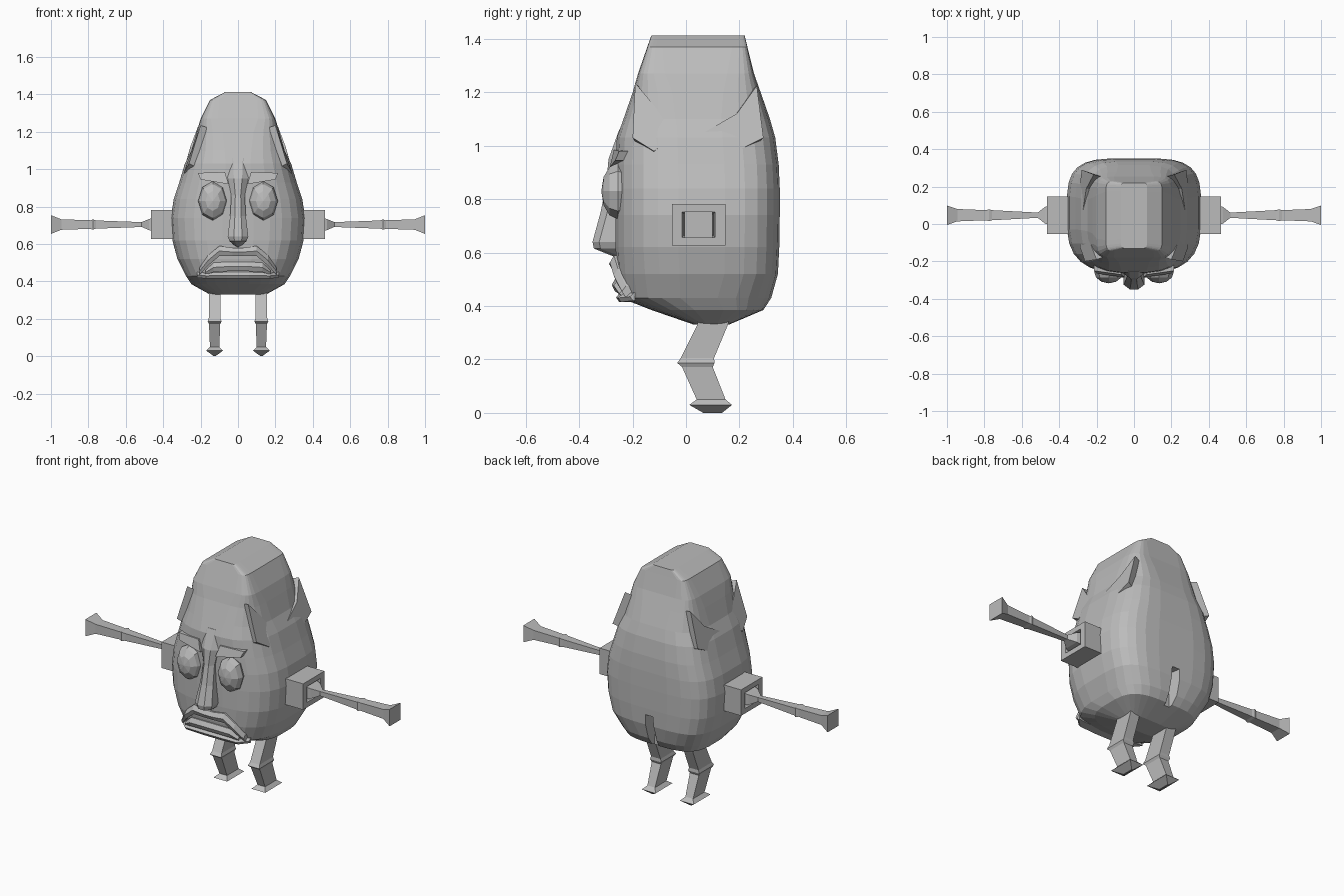
import bpy, bmesh, math
from mathutils import Vector

grey = bpy.data.materials.new("stone grey")
grey.diffuse_color = (0.5, 0.5, 0.5, 1)


def make(name, bm):
    bmesh.ops.recalc_face_normals(bm, faces=bm.faces)
    me = bpy.data.meshes.new(name)
    bm.to_mesh(me)
    bm.free()
    me.materials.append(grey)
    ob = bpy.data.objects.new(name, me)
    bpy.context.collection.objects.link(ob)
    return ob


def loft(name, rings):
    """Skin a list of point rings and cap both ends."""
    bm = bmesh.new()
    vs = [[bm.verts.new(p) for p in r] for r in rings]
    n = len(vs[0])
    for a, b in zip(vs, vs[1:]):
        for i in range(n):
            bm.faces.new((a[i], a[(i + 1) % n], b[(i + 1) % n], b[i]))
    bm.faces.new(vs[0])
    bm.faces.new(vs[-1])
    return make(name, bm)


def mirror(ob):
    m = ob.modifiers.new("mirror", 'MIRROR')
    m.use_axis = (True, False, False)
    m.use_mirror_merge = False
    return ob


def body_ring(z, w, yf, yb, nf, nb, count=28):
    yc, d, pts = (yf + yb) / 2, (yb - yf) / 2, []
    for i in range(count):
        t = 2 * math.pi * (i + 0.5) / count
        c, s = math.cos(t), math.sin(t)
        n = nb if s > 0 else nf
        pts.append((w * math.copysign(abs(c) ** (2 / n), c),
                    yc + d * math.copysign(abs(s) ** (2 / n), s), z))
    return pts


# Egg body with boxy crown: z, half width, front y, back y, squareness front / back
body = loft("body", [body_ring(*r) for r in [
    (0.33, 0.15, 0.03, 0.16, 3, 4), (0.385, 0.25, -0.13, 0.29, 3, 3.5),
    (0.43, 0.28, -0.245, 0.32, 2.8, 3.5), (0.52, 0.325, -0.26, 0.345, 2.9, 4),
    (0.62, 0.352, -0.265, 0.35, 3, 4), (0.74, 0.36, -0.265, 0.352, 3, 4),
    (0.84, 0.345, -0.265, 0.352, 3, 4), (0.93, 0.315, -0.265, 0.348, 3, 4),
    (1.03, 0.285, -0.26, 0.335, 3, 4), (1.10, 0.25, -0.235, 0.315, 3.5, 4),
    (1.20, 0.222, -0.20, 0.28, 4.5, 5), (1.27, 0.20, -0.18, 0.255, 7, 7),
    (1.37, 0.15, -0.145, 0.23, 12, 12), (1.412, 0.07, -0.13, 0.22, 14, 14)]])

# Groove low on the back
groove = loft("groove_cutter", [
    [(-a, y, 0.28), (a, y, 0.28), (a * 0.6, y, 0.58), (-a * 0.6, y, 0.58)]
    for a, y in ((0.02, 0.27), (0.055, 0.40))])
groove.hide_render = True
groove.hide_set(True)
cut = body.modifiers.new("groove", 'BOOLEAN')
cut.operation = 'DIFFERENCE'
cut.object = groove


def prism(name, outer, inner):
    return loft(name, [outer, inner])


# Pointed folds either side of the crown notch
mirror(prism("front_fold",
             [(0.20, -0.19, 1.235), (0.262, -0.03, 1.045), (0.29, -0.12, 0.98), (0.262, -0.20, 1.03)],
             [(0.14, -0.17, 1.215), (0.22, -0.03, 1.03), (0.22, -0.12, 0.95), (0.2, -0.18, 1.0)]))
mirror(prism("back_fold",
             [(0.215, 0.265, 1.225), (0.255, 0.19, 1.12), (0.275, 0.06, 1.045), (0.295, 0.15, 0.96), (0.28, 0.29, 1.03)],
             [(0.16, 0.25, 1.21), (0.21, 0.18, 1.11), (0.22, 0.06, 1.03), (0.22, 0.15, 0.94), (0.2, 0.26, 1.0)]))


def x_rect(x, hy, hz):
    y, z = 0.047, 0.704
    return [(x, y - hy, z - hz), (x, y + hy, z - hz), (x, y + hy, z + hz), (x, y - hy, z + hz)]


# Shoulder block with a recessed socket, then the arm in one run
mirror(loft("arm", [x_rect(*r) for r in [
    (0.28, 0.1, 0.077), (0.465, 0.1, 0.077), (0.465, 0.062, 0.047), (0.43, 0.055, 0.04),
    (0.475, 0.045, 0.03), (0.515, 0.014, 0.013), (0.76, 0.027, 0.022), (0.775, 0.032, 0.027),
    (0.79, 0.027, 0.023), (0.945, 0.033, 0.028), (1.0, 0.052, 0.05)]]))


def z_rect(z, y0, y1, hx):
    x = 0.125
    return [(x - hx, y0, z), (x + hx, y0, z), (x + hx, y1, z), (x - hx, y1, z)]


# Bent legs with knee ridge and flared foot
mirror(loft("leg", [z_rect(*r) for r in [
    (0.40, 0.06, 0.18, 0.031), (0.325, 0.04, 0.155, 0.031), (0.205, -0.02, 0.105, 0.031),
    (0.187, -0.033, 0.107, 0.037), (0.172, -0.015, 0.10, 0.03), (0.05, 0.04, 0.148, 0.025),
    (0.03, 0.012, 0.172, 0.045), (0.0, 0.065, 0.135, 0.004)]]))

# Bulging eyes
bm = bmesh.new()
bmesh.ops.create_uvsphere(bm, u_segments=8, v_segments=6, radius=1)
for v in bm.verts:  # pole faces forward
    a, b, c = v.co
    v.co = Vector((0.135 + 0.078 * a, -0.255 - 0.062 * c, 0.83 + 0.105 * b))
mirror(make("eye", bm))

# Nose: bridge spreading down to a pointed tip
loft("nose", [[(-a, -0.22, z), (-a, y + 0.025, z), (-a * 0.4, y, z), (a * 0.4, y, z),
               (a, y + 0.025, z), (a, -0.22, z)] for z, a, y in [
    (1.06, 0.065, -0.25), (0.95, 0.055, -0.29), (0.86, 0.036, -0.298),
    (0.75, 0.042, -0.32), (0.64, 0.055, -0.35), (0.615, 0.045, -0.345), (0.585, 0.01, -0.27)]])

# Brow ridges sloping down to the bridge
mirror(prism("brow",
             [(0.05, -0.285, 0.92), (0.20, -0.265, 0.945), (0.215, -0.25, 0.98), (0.07, -0.27, 0.985)],
             [(0.05, -0.2, 0.92), (0.20, -0.2, 0.945), (0.215, -0.2, 0.98), (0.07, -0.2, 0.985)]))


def lip(name, rows):
    """Curved bar across the face: x, bottom z, top z, front y."""
    rows = [(-x, b, t, y) for x, b, t, y in reversed(rows)] + rows
    loft(name, [[(x, -0.19, b), (x, y + 0.012, b), (x, y, (b + t) / 2), (x, y + 0.015, t), (x, -0.19, t)]
                for x, b, t, y in rows])


# Frowning upper lip, lower lip and chin
lip("upper_lip", [(0.03, 0.535, 0.58, -0.288), (0.10, 0.535, 0.59, -0.285),
                  (0.16, 0.485, 0.54, -0.27), (0.205, 0.435, 0.475, -0.24)])
lip("lower_lip", [(0.05, 0.455, 0.505, -0.278), (0.13, 0.45, 0.50, -0.27), (0.175, 0.435, 0.46, -0.25)])
lip("chin", [(0.06, 0.415, 0.45, -0.262), (0.17, 0.415, 0.445, -0.255), (0.22, 0.42, 0.45, -0.21)])
